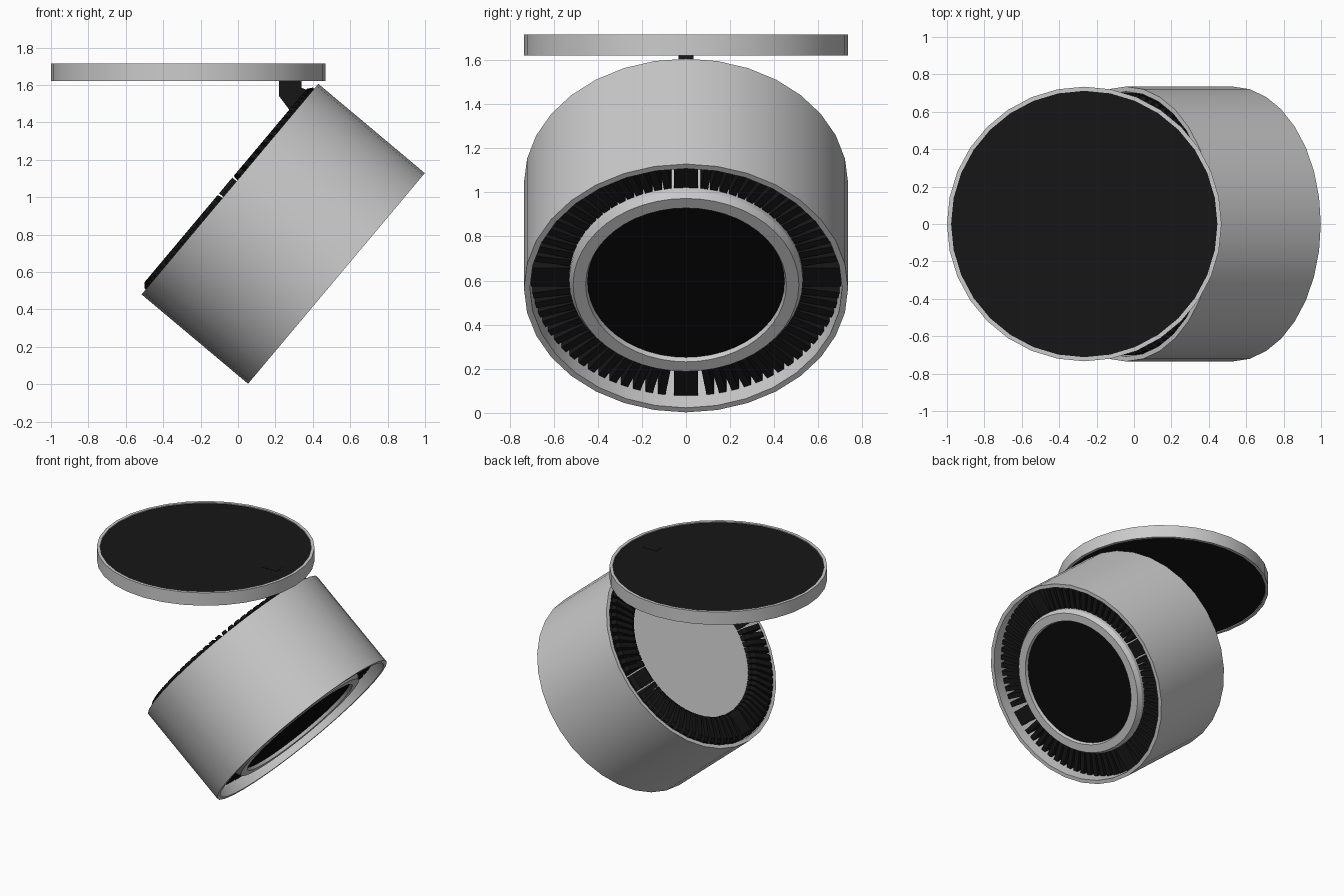
import bpy, bmesh
from math import sin, cos, radians, pi
from mathutils import Matrix

if "Cube" in bpy.data.objects:
    bpy.data.objects.remove(bpy.data.objects["Cube"])

TILT = radians(40)
# Lamp head frame: local z runs along the barrel, from back face to front face
HEAD = Matrix(((sin(TILT), 0, cos(TILT), -0.043),
               (0, -1, 0, 0),
               (cos(TILT), 0, -sin(TILT), 1.043),
               (0, 0, 0, 1)))
PLATE = Matrix.Translation((-0.266, 0, 0))


def material(name, v):
    m = bpy.data.materials.new(name)
    m.diffuse_color = (v, v, v, 1)
    m.use_nodes = True
    m.node_tree.nodes["Principled BSDF"].inputs["Base Color"].default_value = m.diffuse_color
    return m


black = material("black", 0.008)
lens_black = material("lens_black", 0.003)


def finish(name, bm, matrix, mat=None, smooth=True):
    bmesh.ops.recalc_face_normals(bm, faces=bm.faces)
    me = bpy.data.meshes.new(name)
    bm.to_mesh(me)
    bm.free()
    ob = bpy.data.objects.new(name, me)
    bpy.context.collection.objects.link(ob)
    ob.matrix_world = matrix
    if mat:
        me.materials.append(mat)
    if smooth:
        bpy.ops.object.select_all(action='DESELECT')
        ob.select_set(True)
        bpy.context.view_layer.objects.active = ob
        bpy.ops.object.shade_smooth_by_angle(angle=radians(30))
    return ob


def lathe(name, profile, matrix, mat=None, n=32, closed=True):
    """Revolve (radius, z) points; open profiles get flat end caps."""
    bm = bmesh.new()
    rings = [[bm.verts.new((r * cos(2 * pi * i / n), r * sin(2 * pi * i / n), z))
              for i in range(n)] for r, z in profile]
    pairs = list(zip(rings, rings[1:]))
    if closed:
        pairs.append((rings[-1], rings[0]))
    else:
        bm.faces.new(rings[0])
        bm.faces.new(rings[-1])
    for a, b in pairs:
        for i in range(n):
            j = (i + 1) % n
            bm.faces.new((a[i], a[j], b[j], b[i]))
    return finish(name, bm, matrix, mat)


def slab(bm, profile, half, rot):
    """Extrude an (x, z) outline to +-half in y, rotated about z."""
    sides = [[bm.verts.new(rot @ Matrix.Translation((x, s * half, z)).translation)
              for x, z in profile] for s in (-1, 1)]
    a, b = sides
    bm.faces.new(a)
    bm.faces.new(b[::-1])
    for i in range(len(profile)):
        j = (i + 1) % len(profile)
        bm.faces.new((a[i], a[j], b[j], b[i]))


# Ceiling plate: grey rim with black disc
lathe("plate_rim", [(0.734, 1.62), (0.734, 1.715), (0.712, 1.715), (0.712, 1.62)], PLATE)
lathe("plate_disc", [(0.713, 1.627), (0.713, 1.708)], PLATE, black, closed=False)

# Bent arm joining plate and lamp head
bm = bmesh.new()
slab(bm, [(0.22, 1.71), (0.22, 1.54), (0.28, 1.46), (0.34, 1.46),
          (0.41, 1.55), (0.385, 1.565), (0.34, 1.585), (0.34, 1.71)], 0.035, Matrix())
finish("pivot_arm", bm, Matrix(), black, smooth=False)

# Barrel shell, open at both ends
lathe("barrel", [(0.735, 0), (0.735, 0.743), (0.708, 0.743), (0.708, 0)], HEAD)

# Core: flat back, raised lip around the lens
lathe("core", [(0.53, 0.01), (0.53, 0.69), (0.512, 0.72), (0.455, 0.72), (0.445, 0.69)],
      HEAD, n=48, closed=False)
lathe("lens", [(0.447, 0.68), (0.447, 0.698)], HEAD, lens_black, n=48, closed=False)

# Radial cooling fins: wide block on each quarter, thin fins between
fin = [(0.50, 0.01), (0.51, -0.018), (0.54, -0.03), (0.675, -0.03), (0.70, -0.01),
       (0.702, 0.665), (0.50, 0.665)]
bm = bmesh.new()
for q in range(4):
    slab(bm, fin, 0.055, Matrix.Rotation(radians(90 * q), 3, 'Z'))
    for i in range(16):
        slab(bm, fin, 0.017, Matrix.Rotation(radians(90 * q + 9 + 4.8 * i), 3, 'Z'))
finish("cooling_fins", bm, HEAD, black, smooth=False)
